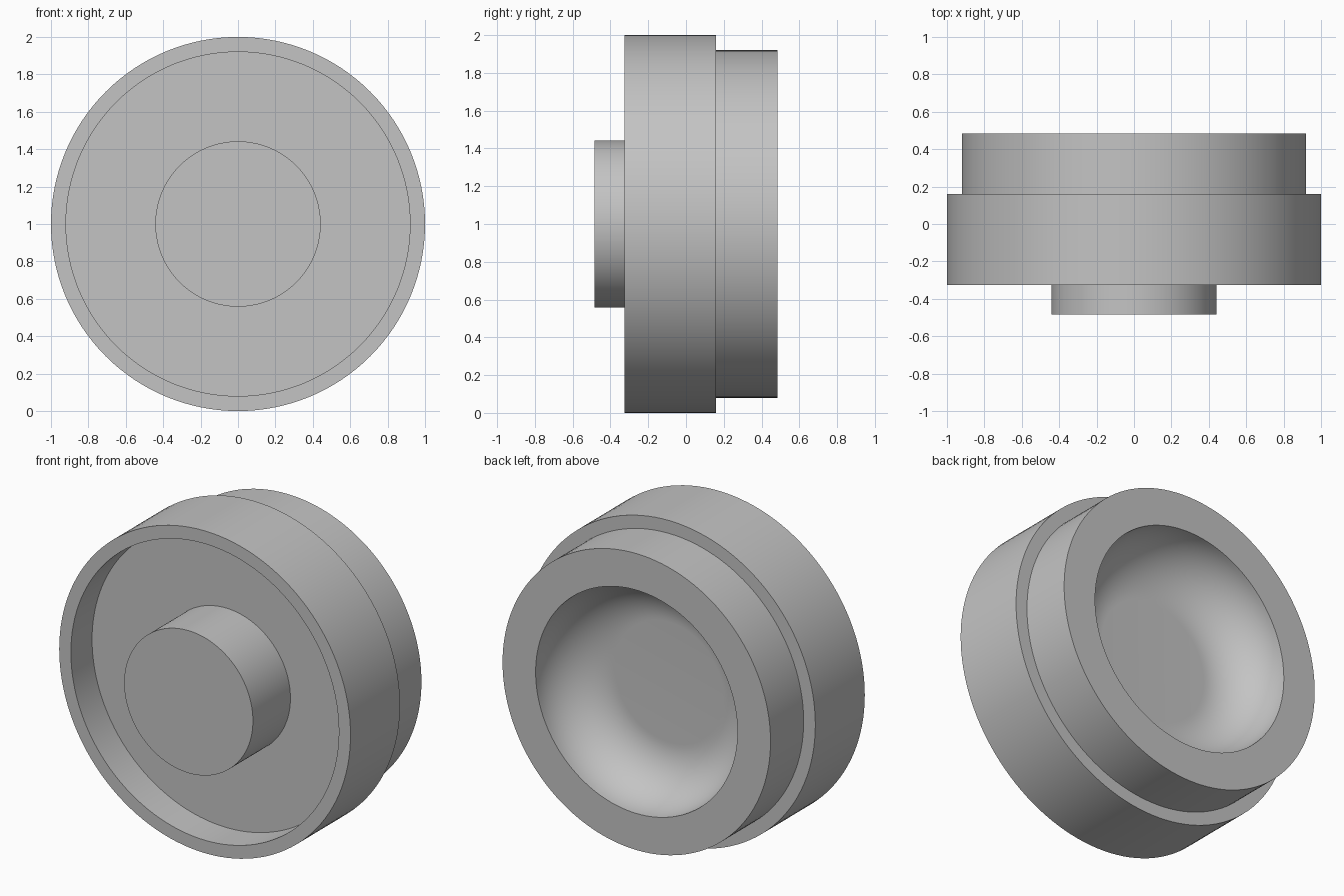
import bpy, bmesh
from math import sin, cos, pi, radians
from mathutils import Vector

if "Cube" in bpy.data.objects:
    bpy.data.objects.remove(bpy.data.objects["Cube"], do_unlink=True)

AXIS_HEIGHT = 1.0
SEGMENTS = 128

grey = bpy.data.materials.new("plain grey")
grey.use_nodes = True
colour = (0.55, 0.55, 0.55, 1)
grey.diffuse_color = colour
grey.node_tree.nodes["Principled BSDF"].inputs["Base Color"].default_value = colour


def lathe(name, profile):
    """Revolve (radius, y) points around the horizontal y axis."""
    bm = bmesh.new()
    verts = [bm.verts.new((r, y, AXIS_HEIGHT)) for r, y in profile]
    edges = [bm.edges.new(pair) for pair in zip(verts, verts[1:])]
    bmesh.ops.spin(bm, geom=verts + edges, cent=(0, 0, AXIS_HEIGHT),
                   axis=(0, 1, 0), angle=2 * pi, steps=SEGMENTS)
    bmesh.ops.remove_doubles(bm, verts=bm.verts, dist=0.0001)
    bmesh.ops.recalc_face_normals(bm, faces=bm.faces)
    mesh = bpy.data.meshes.new(name)
    bm.to_mesh(mesh)
    bm.free()
    mesh.materials.append(grey)
    obj = bpy.data.objects.new(name, mesh)
    bpy.context.collection.objects.link(obj)
    bpy.ops.object.select_all(action="DESELECT")
    obj.select_set(True)
    bpy.context.view_layer.objects.active = obj
    bpy.ops.object.shade_smooth_by_angle(angle=radians(30))
    return obj


# Stepped body: recessed front, narrower rear collar, rounded rear bowl
front, step, back = -0.325, 0.16, 0.485
recess_floor = -0.117
rim, collar, bowl, fillet = 1.0, 0.92, 0.693, 0.32
steps = 20
angles = [i * pi / 2 / steps for i in range(steps + 1)]
bowl_curve = [(bowl - fillet + fillet * cos(a), back - fillet * sin(a)) for a in angles]
lathe("stepped_body",
      [(0, recess_floor), (collar, recess_floor), (collar, front), (rim, front),
       (rim, step), (collar, step), (collar, back)]
      + bowl_curve + [(0, back - fillet)])

# Central boss, rooted slightly inside the body
lathe("front_boss", [(0, -0.485), (0.442, -0.485), (0.442, -0.1), (0, -0.1)])
